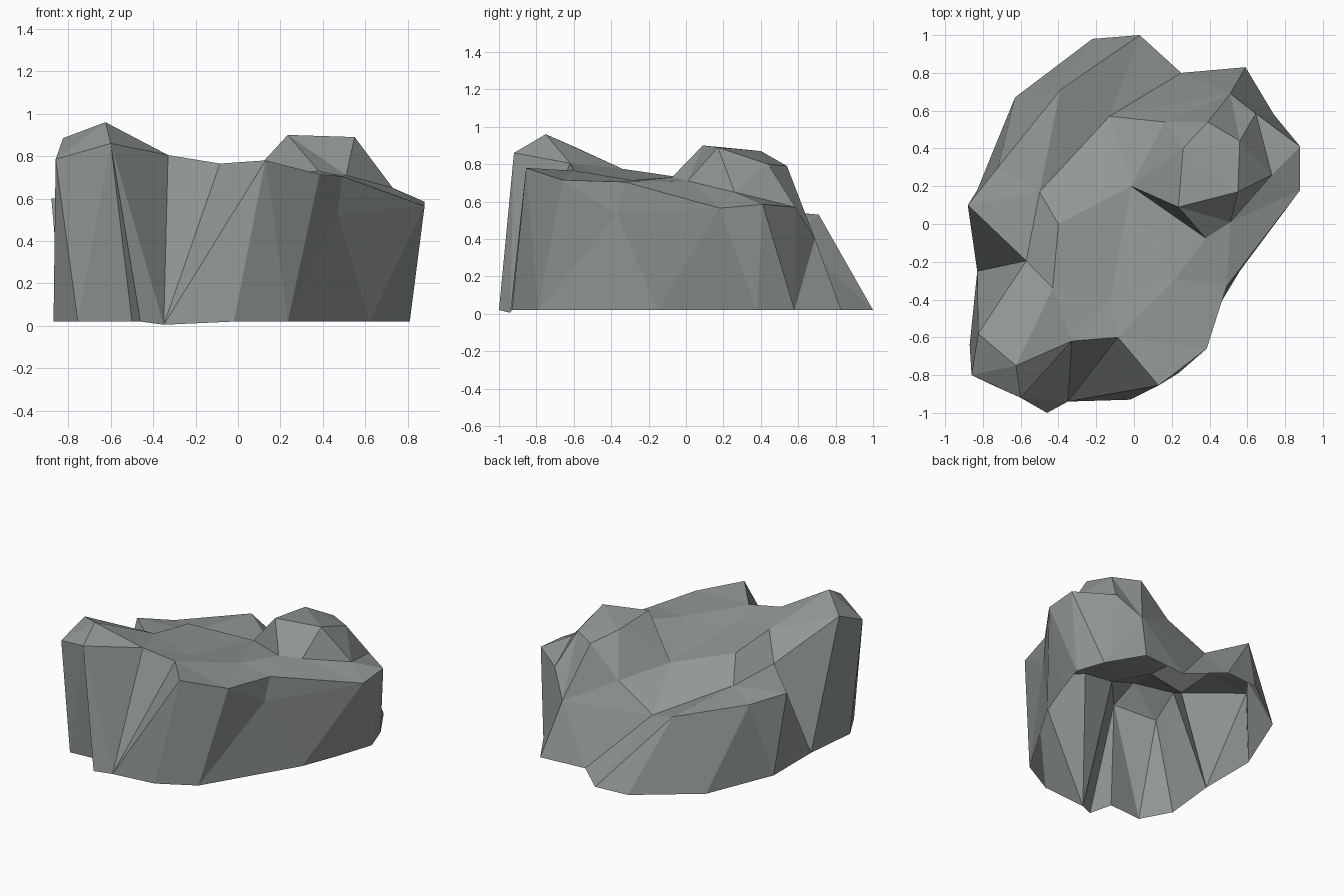
import bpy, bmesh
from mathutils import Vector
from mathutils.geometry import delaunay_2d_cdt

if "Cube" in bpy.data.objects:
    bpy.data.objects.remove(bpy.data.objects["Cube"])

# Stone material
stone = bpy.data.materials.new("grey stone")
stone.diffuse_color = (0.28, 0.31, 0.30, 1)
stone.use_nodes = True
stone.node_tree.nodes["Principled BSDF"].inputs["Base Color"].default_value = stone.diffuse_color

# Ground outline, counter-clockwise from the front left, with a notch at the third point
base = [(-.87, -.64), (-.755, -.85), (-.50, -.83), (-.46, -1.0), (-.35, -.94), (-.02, -.93),
        (.235, -.79), (.62, -.15), (.72, .11), (.81, .38), (.74, .58),
        (.59, .83), (.25, .80), (.03, 1.0), (-.22, .98), (-.63, .67),
        (-.83, .18), (-.83, -.25)]
# Upper rim of the cliff walls, same direction
rim = [(-.825, -.58, .885), (-.86, -.80, .785), (-.60, -.92, .86), (-.33, -.62, .805),
       (-.085, -.60, .765), (.13, -.855, .78), (.385, -.66, .715), (.49, -.33, .705),
       (.88, .18, .565), (.88, .41, .585), (.645, .585, .57), (.51, .69, .40),
       (-.13, .57, .42), (-.39, .71, .53), (-.72, .30, .55), (-.88, .10, .60),
       (-.57, -.195, .62)]
# Last ground point that each rim point fans out to
fan_end = [0, 1, 4, 4, 4, 6, 6, 7, 9, 10, 10, 12, 13, 15, 16, 17, 17]

# Points of the top surface: plateau, knob crown and knob foot
plateau = [(-.625, -.75, .96), (-.43, -.34, .775), (-.125, -.395, .725), (.22, -.29, .715),
           (-.40, 0, .725), (-.50, .17, .58), (.78, .405, .60)]
crown = [(.235, .09, .90), (.55, .17, .89), (.56, .44, .80), (.39, .54, .79), (.26, .40, .87)]
foot = [(.165, .54, .58), (-.015, .20, .63), (.38, -.075, .73), (.51, .01, .71), (.73, .26, .65)]

bm = bmesh.new()
ground = [bm.verts.new((x, y, .005 if i == 4 else .02)) for i, (x, y) in enumerate(base)]
points = rim + plateau + crown + foot
top = [bm.verts.new(p) for p in points]
n, m = len(rim), len(base)

# Cliff walls: fans between rim and ground outline
start = -1
for i, end in enumerate(fan_end):
    tip = top[i]
    if i == 7:  # ledge point below the rim on the right side
        tip = bm.verts.new((.47, -.37, .53))
        bm.faces.new((top[6], tip, top[7]))
        bm.faces.new((top[7], tip, top[8]))
    for j in range(start, end):
        bm.faces.new((tip, ground[j % m], ground[(j + 1) % m]))
    if i == 6:  # this wall panel ends at the ledge point, filled below
        start = end
        continue
    if i == 7:
        bm.faces.new((top[6], ground[start], tip))
    bm.faces.new((tip, ground[end], top[(i + 1) % n]))
    start = end

# Top surface: triangulated inside the rim, keeping the main creases
p0, c0, f0 = n, n + len(plateau), n + len(plateau) + len(crown)
creases = [(c0 + i, c0 + (i + 1) % 5) for i in range(5)]
creases += [(f0 + i, f0 + i + 1) for i in range(4)]
creases += [(f0 + 4, 10), (p0, p0 + 1), (p0, 3), (p0 + 2, p0 + 3), (p0 + 3, f0 + 2),
            (12, p0 + 5), (p0 + 5, 16), (c0, f0 + 3), (c0 + 2, 10), (p0 + 1, p0 + 4)]
flat = [Vector(p[:2]) for p in points]
_, _, tris, orig, _, _ = delaunay_2d_cdt(flat, creases, [list(range(n))], 1, 1e-5)
for t in tris:
    bm.faces.new([top[orig[v][0]] for v in t])

bmesh.ops.recalc_face_normals(bm, faces=bm.faces)
if sum(f.normal.z * f.calc_area() for f in bm.faces) < 0:
    bmesh.ops.reverse_faces(bm, faces=bm.faces)
mesh = bpy.data.meshes.new("rock")
bm.to_mesh(mesh)
bm.free()
mesh.materials.append(stone)
bpy.context.collection.objects.link(bpy.data.objects.new("rock", mesh))
